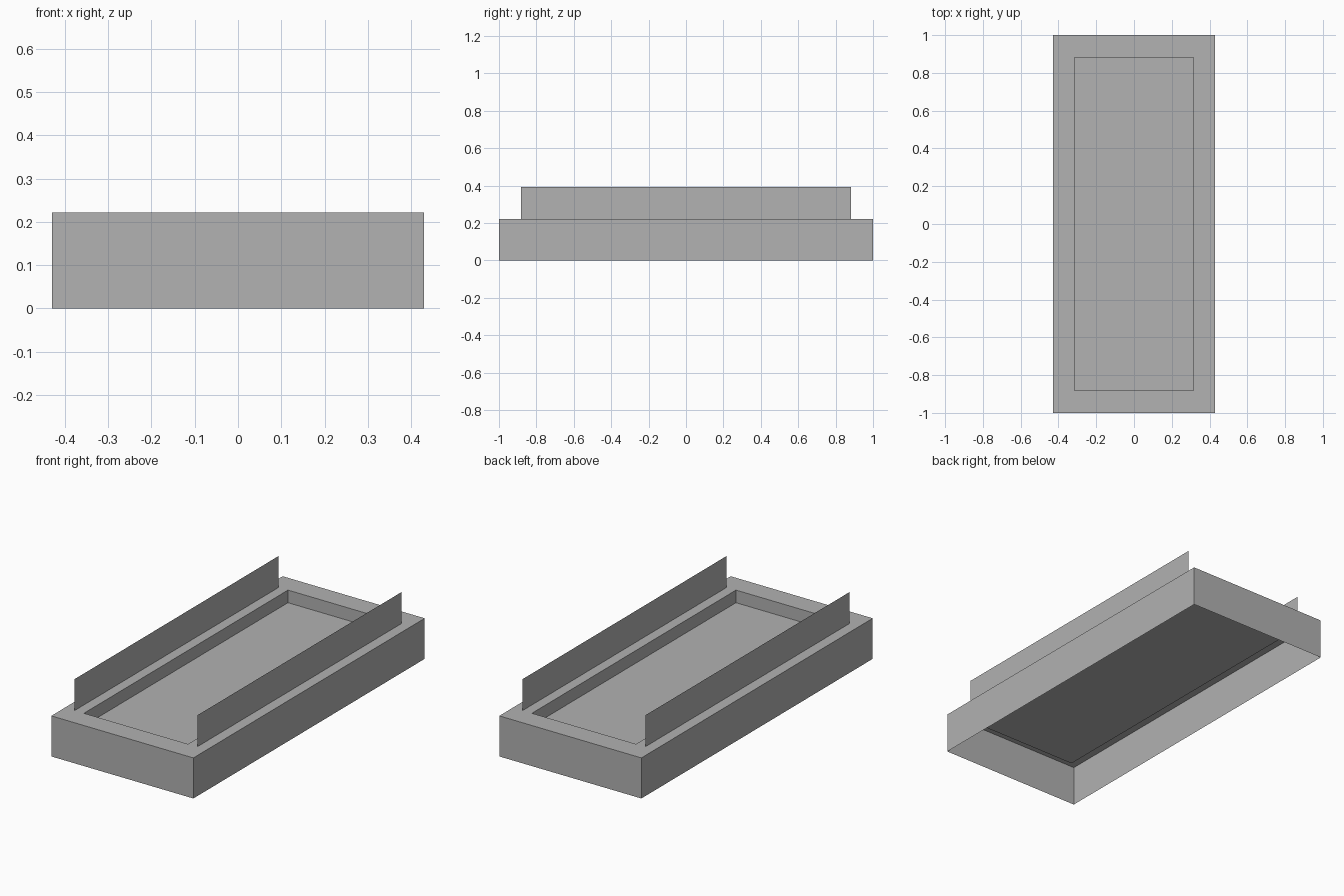
import bpy, bmesh

if "Cube" in bpy.data.objects:
    bpy.data.objects.remove(bpy.data.objects["Cube"])

HX, HY = 0.43, 1.0        # outer half sizes
IX, IY = 0.315, 0.882     # recess half sizes
RIM, FLOOR, TOP = 0.222, 0.153, 0.394
PANEL_X = 0.371

grey = bpy.data.materials.new("plain grey")
grey.diffuse_color = (0.445, 0.445, 0.445, 1)
grey.use_nodes = True
grey.node_tree.nodes["Principled BSDF"].inputs["Base Color"].default_value = grey.diffuse_color


def add_object(name, bm):
    mesh = bpy.data.meshes.new(name)
    bm.to_mesh(mesh)
    bm.free()
    mesh.materials.append(grey)
    obj = bpy.data.objects.new(name, mesh)
    bpy.context.collection.objects.link(obj)
    return obj


def ring(bm, x, y, z):
    return [bm.verts.new((sx * x, sy * y, z))
            for sx, sy in ((-1, -1), (1, -1), (1, 1), (-1, 1))]


# Tray: open-bottomed shell of outer walls, rim, recess walls and recess floor
bm = bmesh.new()
rings = [ring(bm, HX, HY, 0), ring(bm, HX, HY, RIM),
         ring(bm, IX, IY, RIM), ring(bm, IX, IY, FLOOR)]
for a, b in zip(rings, rings[1:]):
    for i in range(4):
        j = (i + 1) % 4
        bm.faces.new((a[i], a[j], b[j], b[i]))
bm.faces.new(rings[-1])
add_object("tray", bm)

# Side panels: thin upright sheets standing on the long rims
for side, sx in (("left", -1), ("right", 1)):
    bm = bmesh.new()
    x = sx * PANEL_X
    corners = [(x, -IY, RIM), (x, IY, RIM), (x, IY, TOP), (x, -IY, TOP)]
    bm.faces.new([bm.verts.new(c) for c in corners])
    add_object(side + "_side_panel", bm)
